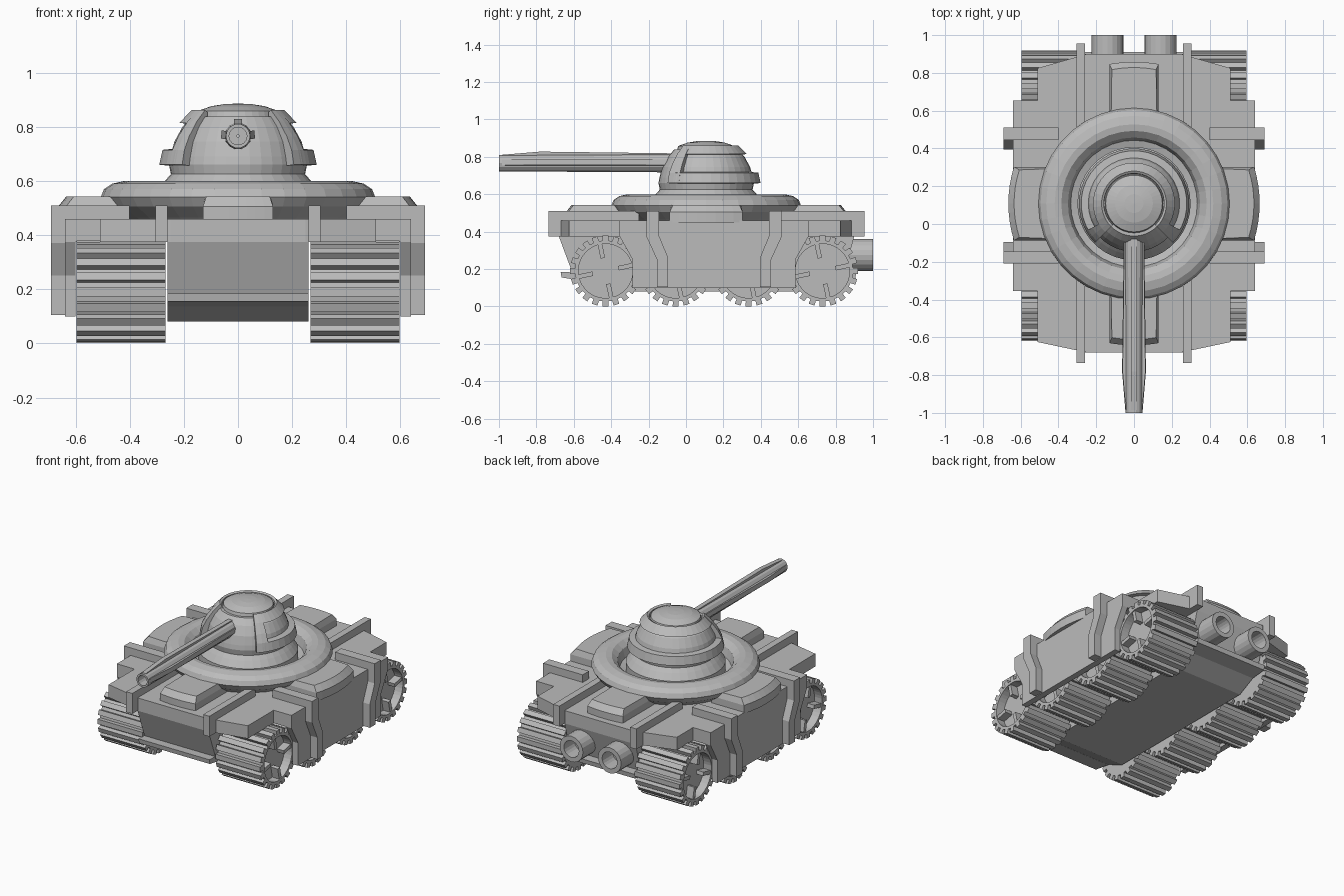
import bpy, bmesh, math
from mathutils import Vector

if "Cube" in bpy.data.objects:
    bpy.data.objects.remove(bpy.data.objects["Cube"])

CY = 0.108          # turret centre along y
MID = 0.15          # mirror centre of wheels and side armour
grey = bpy.data.materials.new("armour grey")
grey.diffuse_color = (0.5, 0.5, 0.5, 1)
grey.use_nodes = True
grey.node_tree.nodes["Principled BSDF"].inputs["Base Color"].default_value = grey.diffuse_color


def finish(name, bm):
    bmesh.ops.recalc_face_normals(bm, faces=bm.faces)
    me = bpy.data.meshes.new(name)
    bm.to_mesh(me)
    bm.free()
    me.materials.append(grey)
    ob = bpy.data.objects.new(name, me)
    bpy.context.collection.objects.link(ob)
    return ob


def skin(name, loops, cap=True, wrap=False):
    """Join equal-length closed loops of points with quads."""
    bm = bmesh.new()
    rings = [[bm.verts.new(p) for p in lp] for lp in loops]
    pairs = list(zip(rings, rings[1:]))
    if wrap:
        pairs.append((rings[-1], rings[0]))
    for a, b in pairs:
        n = len(a)
        for i in range(n):
            j = (i + 1) % n
            bm.faces.new((a[i], a[j], b[j], b[i]))
    if cap and not wrap:
        bm.faces.new(rings[0])
        bm.faces.new(rings[-1])
    bmesh.ops.remove_doubles(bm, verts=bm.verts, dist=1e-5)
    return finish(name, bm)


def prism(name, pts, axis, a, b):
    """Extrude a 2D outline along an axis ('x': pts are y,z; 'z': pts are x,y)."""
    put = {'x': lambda p, t: (t, p[0], p[1]), 'z': lambda p, t: (p[0], p[1], t)}[axis]
    return skin(name, [[put(p, t) for p in pts] for t in (a, b)])


def box(name, x0, x1, y0, y1, z0, z1):
    return prism(name, [(x0, y0), (x1, y0), (x1, y1), (x0, y1)], 'z', z0, z1)


def lathe(name, prof, segs=36):
    """Full turn around the turret axis."""
    ang = [2 * math.pi * i / segs for i in range(segs)]
    return skin(name, [[(r * math.sin(a), CY - r * math.cos(a), z) for a in ang]
                       for r, z in prof])


def band(name, prof, d0, d1, segs):
    """Part turn of a closed profile, degrees measured from the front."""
    ang = [math.radians(d0 + (d1 - d0) * i / segs) for i in range(segs + 1)]
    return skin(name, [[(r * math.sin(a), CY - r * math.cos(a), z) for r, z in prof]
                       for a in ang])


def tube(name, x, z, rings, segs=16):
    """Round shape along y from (radius, y) rings, closed into a loop."""
    ang = [2 * math.pi * i / segs for i in range(segs)]
    return skin(name, [[(x + r * math.cos(a), y, z + r * math.sin(a)) for a in ang]
                       for r, y in rings], wrap=True)


# hull tub, with sloped ends and bevelled bottom
prism("hull_tub", [(-0.68, 0.375), (-0.60, 0.16), (-0.42, 0.08), (0.68, 0.08),
                   (0.84, 0.16), (0.90, 0.375)], 'x', -0.26, 0.26)
prism("front_lip", [(-0.67, 0.185), (-0.665, 0.155), (-0.55, 0.137), (-0.55, 0.18)], 'x', -0.26, 0.26)
prism("rear_lip", [(0.91, 0.18), (0.905, 0.15), (0.80, 0.14), (0.80, 0.18)], 'x', -0.26, 0.26)

# deck slab
half = [(0.25, -0.68), (0.51, -0.625), (0.51, -0.355), (0.64, -0.355),
        (0.64, 0.655), (0.51, 0.655), (0.51, 0.825), (0.25, 0.90)]
prism("deck", half + [(-x, y) for x, y in reversed(half)], 'z', 0.375, 0.46)

# gear wheel outline
TEETH = 20
gear = []
for i in range(TEETH):
    for f, r in ((-0.27, 0.19), (0.27, 0.19), (0.30, 0.163), (0.70, 0.163)):
        gear.append(((i + f) * 2 * math.pi / TEETH, r))


def wheel(name, s, cy):
    cz = 0.19
    outer = [(cy + r * math.cos(a), cz + r * math.sin(a)) for a, r in gear]
    inner = [(cy + 0.145 * math.cos(a), cz + 0.145 * math.sin(a)) for a, r in gear]
    lay = [(0.268, outer), (0.596, outer), (0.596, inner), (0.54, inner)]
    skin(name, [[(s * x, y, z) for y, z in lp] for x, lp in lay])
    # four short spokes inside the rim
    for k in range(4):
        a = math.radians(12 + 90 * k)
        u, v = Vector((math.cos(a), math.sin(a))), Vector((-math.sin(a), math.cos(a)))
        c = Vector((cy, cz))
        pts = [c + u * r + v * w for r, w in
               ((0.07, -0.012), (0.15, -0.012), (0.15, 0.012), (0.07, 0.012))]
        prism(name + "_spoke", pts, 'x', s * 0.53, s * 0.59)


for s, side in ((-1, "left"), (1, "right")):
    for n, cy in enumerate((-0.43, -0.055, 0.335, 0.73)):
        wheel(f"{side}_wheel_{n + 1}", s, cy)
    # side skirt
    prism(side + "_skirt", [(-0.355, 0.46), (-0.355, 0.375), (-0.285, 0.25), (-0.285, 0.10),
                            (0.585, 0.10), (0.585, 0.25), (0.655, 0.375), (0.655, 0.46)],
          'x', s * 0.60, s * 0.64)
    # kinked side ribs and their tops crossing the deck
    for m, end in ((1, "front"), (-1, "rear")):
        rib = [(-0.21, 0.51), (-0.21, 0.37), (-0.155, 0.25), (-0.155, 0.105),
               (-0.095, 0.105), (-0.095, 0.26), (-0.145, 0.38), (-0.145, 0.51)]
        pts = rib if m == 1 else [(2 * MID - y, z) for y, z in rib]
        prism(f"{side}_{end}_side_rib", pts, 'x', s * 0.61, s * 0.69)
        y0, y1 = pts[0][0], pts[-1][0]
        box(f"{side}_{end}_rib_top", s * 0.40, s * 0.65, y0, y1, 0.44, 0.51)
    # ribs running over the front and rear deck edges
    box(side + "_front_rib", s * 0.26, s * 0.305, -0.735, -0.25, 0.375, 0.51)
    box(side + "_rear_rib", s * 0.26, s * 0.305, 0.47, 0.955, 0.375, 0.51)
    # exhaust pipe
    tube(side + "_exhaust", s * 0.14, 0.275,
         [(0.085, 0.80), (0.085, 1.0), (0.055, 1.0), (0.055, 0.89), (0.01, 0.89), (0.01, 0.80)], 20)


def arc_plate(name, deg, rad, w):
    """Curved raised plate between turret ring and hull edge."""
    d = math.degrees(math.asin(w / rad))
    arc = [math.radians(-d + 2 * d * i / 8) for i in range(9)]
    t = math.radians(deg)

    def loop(r, hw, z):
        pts = [(0.40, -hw), *[(r * math.cos(a), r * math.sin(a) * hw / w) for a in arc], (0.40, hw)]
        return [(p * math.sin(t) + q * math.cos(t),
                 CY - p * math.cos(t) + q * math.sin(t), z) for p, q in pts]
    skin(name, [loop(rad, w, 0.45), loop(rad, w, 0.505), loop(rad - 0.03, w - 0.008, 0.542)])


arc_plate("front_hatch", 0, 0.75, 0.13)
arc_plate("rear_hatch", 180, 0.75, 0.13)
arc_plate("right_sponson", 90, 0.665, 0.195)
arc_plate("left_sponson", -90, 0.665, 0.195)

# turret ring and turret body
lathe("turret_ring", [(0.40, 0.44), (0.43, 0.465), (0.485, 0.505), (0.507, 0.54), (0.495, 0.57),
                      (0.465, 0.59), (0.42, 0.60), (0.385, 0.595), (0.35, 0.565),
                      (0.335, 0.51), (0.30, 0.50)])
lathe("turret_dome", [(0.30, 0.48), (0.30, 0.56), (0.27, 0.60), (0.248, 0.625), (0.255, 0.66),
                      (0.25, 0.69), (0.235, 0.745), (0.205, 0.80), (0.172, 0.838),
                      (0.155, 0.838), (0.15, 0.858), (0.10, 0.876), (0.05, 0.884), (0.004, 0.886)])

# armour bands around the turret, open at the front
band("lower_turret_band", [(0.24, 0.655), (0.292, 0.66), (0.28, 0.715), (0.23, 0.72)], 45, 315, 27)
band("upper_turret_band", [(0.18, 0.81), (0.217, 0.815), (0.172, 0.862), (0.160, 0.855), (0.158, 0.835)],
     45, 315, 27)
bar = [(0.23, 0.66), (0.292, 0.66), (0.28, 0.715), (0.255, 0.765), (0.215, 0.82),
       (0.172, 0.862), (0.155, 0.83)]
band("right_turret_bar", bar, 45, 60, 2)
band("left_turret_bar", bar, 300, 315, 2)

# gun barrel with hollow muzzle, and ridges along it
tube("gun_barrel", 0, 0.766, [(0.05, -0.08), (0.047, -0.6), (0.045, -1.0), (0.033, -1.0),
                              (0.033, -0.85), (0.005, -0.85), (0.005, -0.08)], 14)
for n, deg in enumerate((5, 90, 175)):
    a = math.radians(deg)
    ux, uz = math.cos(a), math.sin(a)
    loops = []
    for y, r in ((-0.985, 0.045), (-0.78, 0.062), (-0.08, 0.053)):
        loops.append([(p * ux - q * uz, y, 0.766 + p * uz + q * ux)
                      for p, q in ((0.036, -0.015), (r, -0.015), (r, 0.015), (0.036, 0.015))])
    skin(f"gun_ridge_{n + 1}", loops)
